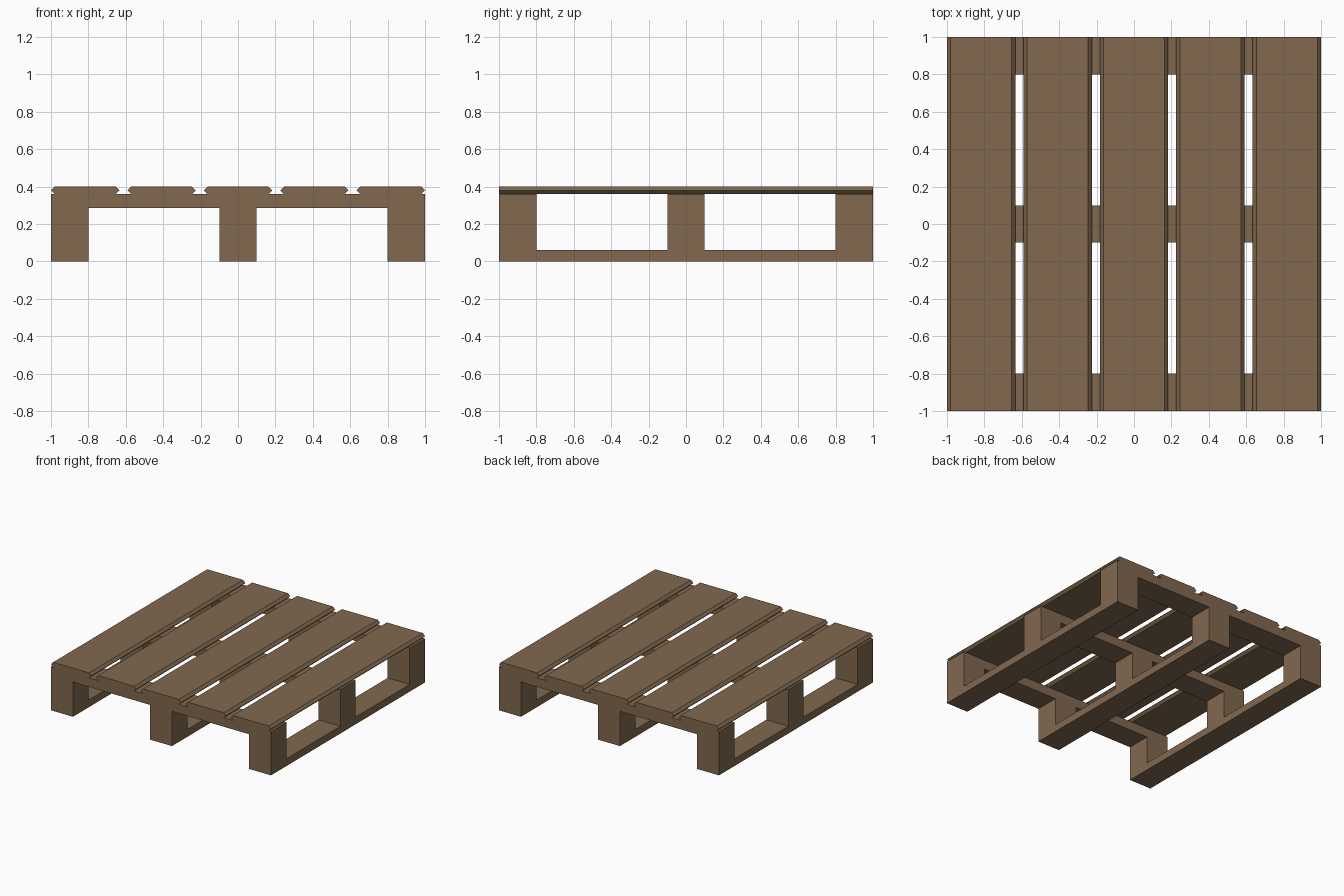
import bpy, bmesh
from mathutils import Vector

if "Cube" in bpy.data.objects:
    bpy.data.objects.remove(bpy.data.objects["Cube"])

wood = bpy.data.materials.new("wood")
wood.diffuse_color = (0.22, 0.14, 0.078, 1)
wood.use_nodes = True
wood.node_tree.nodes["Principled BSDF"].inputs["Base Color"].default_value = wood.diffuse_color


def finish(name, bm):
    bmesh.ops.recalc_face_normals(bm, faces=bm.faces)
    mesh = bpy.data.meshes.new(name)
    bm.to_mesh(mesh)
    bm.free()
    mesh.materials.append(wood)
    obj = bpy.data.objects.new(name, mesh)
    bpy.context.collection.objects.link(obj)
    return obj


# Frame: seamless solid of runners (bottom), nine blocks, and cross beams (top)
grid = [-1, -0.8, -0.1, 0.1, 0.8, 1]
levels = [0, 0.06, 0.285, 0.36]
axes = (grid, grid, levels)


def solid(c):
    i, j, k = c
    if not (0 <= i < 5 and 0 <= j < 5 and 0 <= k < 3):
        return False
    runner, beam = i % 2 == 0, j % 2 == 0
    return (runner, runner and beam, beam)[k]


bm = bmesh.new()
for cell in [(i, j, k) for i in range(5) for j in range(5) for k in range(3)]:
    if not solid(cell):
        continue
    for axis in range(3):
        u, v = (axis + 1) % 3, (axis + 2) % 3
        for side in (0, 1):
            neighbour = list(cell)
            neighbour[axis] += 2 * side - 1
            if solid(neighbour):
                continue
            corners = []
            for du, dv in ((0, 0), (1, 0), (1, 1), (0, 1)):
                p = list(cell)
                p[axis] += side
                p[u] += du
                p[v] += dv
                corners.append(bm.verts.new([axes[a][p[a]] for a in range(3)]))
            bm.faces.new(corners if side else corners[::-1])
bmesh.ops.remove_doubles(bm, verts=bm.verts, dist=1e-4)
finish("pallet_frame", bm)

# Deck boards: hexagonal edge-bevelled profile extruded along y
board_w, bevel = 0.366, 0.02
pitch = (2 - board_w) / 4
h = board_w / 2
profile = [(-h, 0.38), (-h + bevel, 0.36), (h - bevel, 0.36),
           (h, 0.38), (h - bevel, 0.40), (-h + bevel, 0.40)]
for n in range(5):
    x0 = (n - 2) * pitch
    bm = bmesh.new()
    face = bm.faces.new([bm.verts.new((x0 + x, -1, z)) for x, z in profile])
    ext = bmesh.ops.extrude_face_region(bm, geom=[face], use_keep_orig=True)
    verts = [g for g in ext["geom"] if isinstance(g, bmesh.types.BMVert)]
    bmesh.ops.translate(bm, verts=verts, vec=Vector((0, 2, 0)))
    finish(f"deck_board_{n + 1}", bm)
